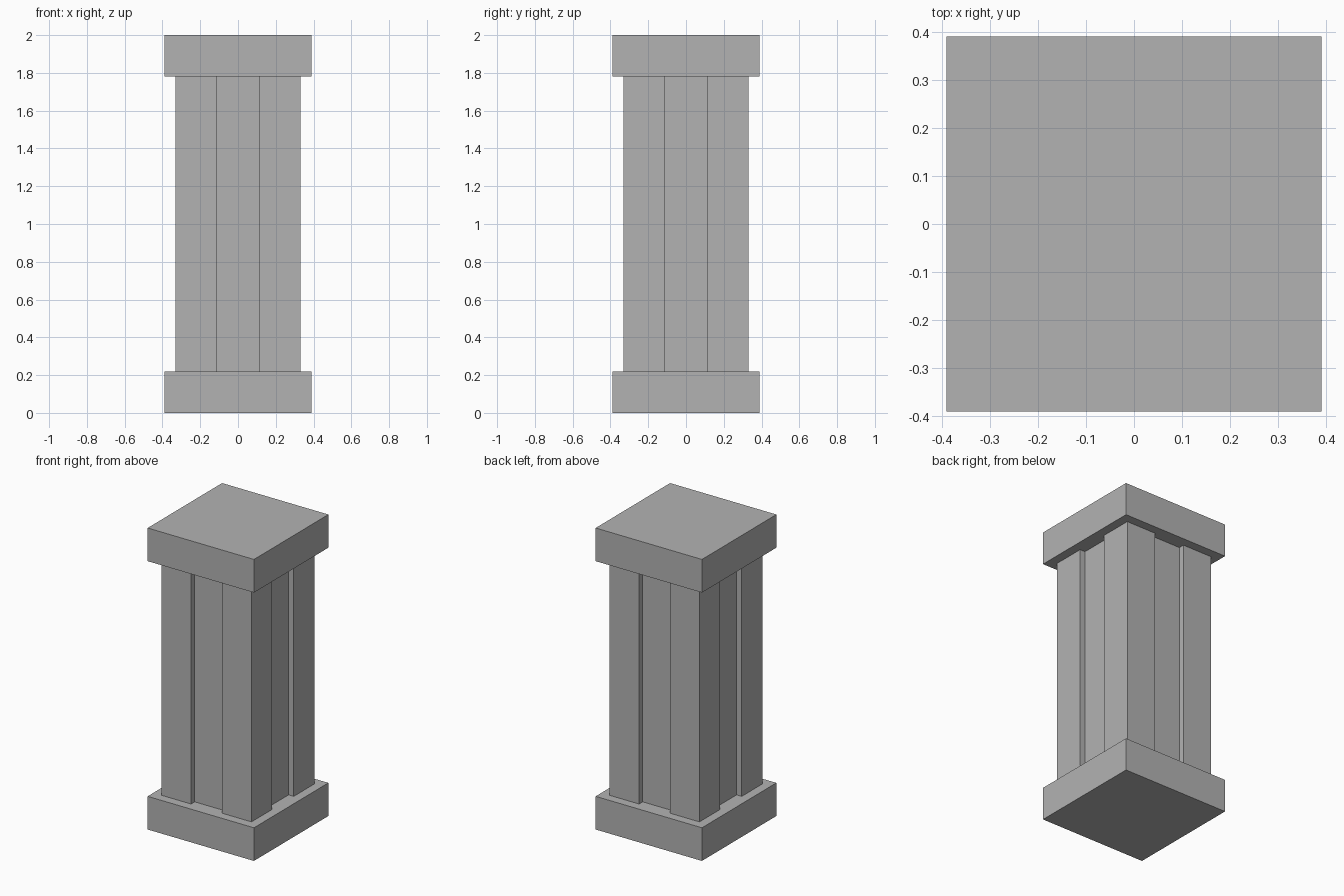
import bpy
import bmesh
from mathutils import Matrix, Vector

PLINTH_HALF = 0.39
SLAB_HEIGHT = 0.22
SHAFT_HALF = 0.33
GROOVE_HALF = 0.113
GROOVE_DEPTH = 0.038
TOTAL_HEIGHT = 2.0

cube = bpy.data.objects.get("Cube")
if cube:
    bpy.data.objects.remove(cube, do_unlink=True)

stone = bpy.data.materials.new("grey stone")
stone.use_nodes = True
grey = (0.45, 0.45, 0.45, 1)
stone.diffuse_color = grey
stone.node_tree.nodes["Principled BSDF"].inputs["Base Color"].default_value = grey


def four_sided(side):
    """Repeat the points of one side around the z axis to close an outline."""
    return [Matrix.Rotation(turn * 1.5707963, 2) @ Vector(p)
            for turn in range(4) for p in side]


def extrude_outline(name, outline, bottom, top):
    """Make a closed prism from a counter-clockwise outline."""
    bm = bmesh.new()
    face = bm.faces.new([bm.verts.new((p.x, p.y, bottom)) for p in outline])
    result = bmesh.ops.extrude_face_region(bm, geom=[face], use_keep_orig=True)
    verts = [v for v in result["geom"] if isinstance(v, bmesh.types.BMVert)]
    bmesh.ops.translate(bm, verts=verts, vec=(0, 0, top - bottom))
    bmesh.ops.recalc_face_normals(bm, faces=bm.faces)
    mesh = bpy.data.meshes.new(name)
    bm.to_mesh(mesh)
    bm.free()
    mesh.materials.append(stone)
    obj = bpy.data.objects.new(name, mesh)
    bpy.context.collection.objects.link(obj)
    return obj


# Square base and capital slabs
slab = four_sided([(-PLINTH_HALF, -PLINTH_HALF)])
extrude_outline("base", slab, 0, SLAB_HEIGHT)
extrude_outline("capital", slab, TOTAL_HEIGHT - SLAB_HEIGHT, TOTAL_HEIGHT)

# Square shaft with a wide shallow groove down each side
inner = SHAFT_HALF - GROOVE_DEPTH
side = [(-SHAFT_HALF, -SHAFT_HALF),
        (-GROOVE_HALF, -SHAFT_HALF), (-GROOVE_HALF, -inner),
        (GROOVE_HALF, -inner), (GROOVE_HALF, -SHAFT_HALF)]
extrude_outline("shaft", four_sided(side), SLAB_HEIGHT, TOTAL_HEIGHT - SLAB_HEIGHT)
